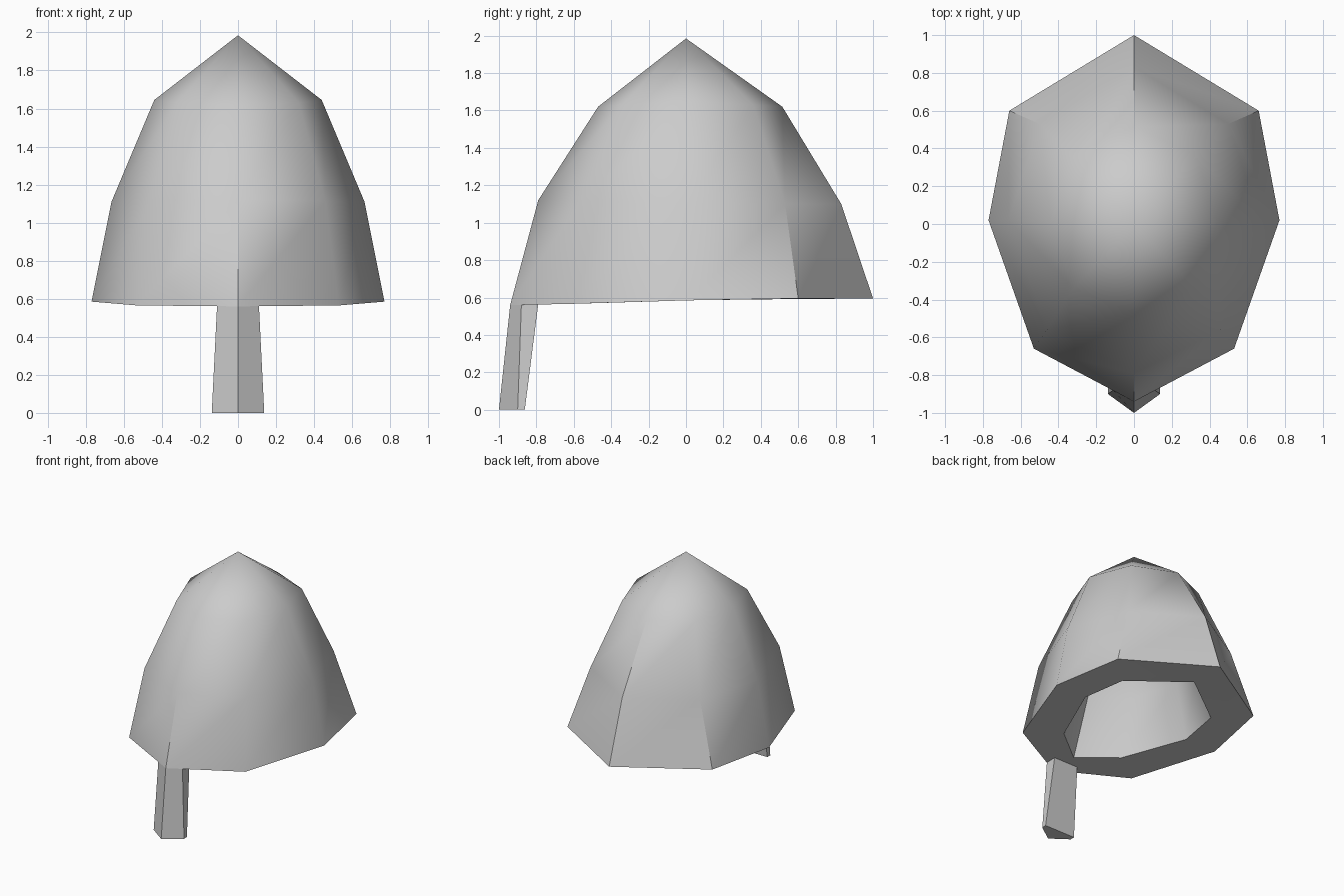
import bpy, bmesh, math

if "Cube" in bpy.data.objects:
    bpy.data.objects.remove(bpy.data.objects["Cube"])

# One plain grey for everything
grey = bpy.data.materials.new("plain grey")
grey.diffuse_color = (0.6, 0.6, 0.6, 1)
grey.use_nodes = True
grey.node_tree.nodes["Principled BSDF"].inputs["Base Color"].default_value = grey.diffuse_color


def full_ring(half):
    """Mirror a back-to-front half outline (x >= 0) into a closed ring."""
    return half + [(-x, y, z) for x, y, z in half[-2:0:-1]]


def bridge(bm, a, b):
    n = len(a)
    for i in range(n):
        j = (i + 1) % n
        bm.faces.new((a[i], a[j], b[j], b[i]))


def finish(bm, name, sharp_angle):
    bmesh.ops.recalc_face_normals(bm, faces=bm.faces)
    for f in bm.faces:
        f.smooth = True
    for e in bm.edges:
        if len(e.link_faces) == 2:
            e.smooth = e.calc_face_angle() < math.radians(sharp_angle)
    me = bpy.data.meshes.new(name)
    bm.to_mesh(me)
    bm.free()
    me.materials.append(grey)
    ob = bpy.data.objects.new(name, me)
    bpy.context.collection.objects.link(ob)
    return ob


# Helmet bowl: outer rings from crown to rim, then inner rings back up
outer = [
    [(0, .515, 1.62), (.33, .36, 1.63), (.44, .01, 1.645), (.32, -.34, 1.63), (0, -.47, 1.62)],
    [(0, .83, 1.10), (.50, .53, 1.10), (.665, .02, 1.11), (.46, -.56, 1.115), (0, -.79, 1.12)],
    [(0, 1.0, .595), (.66, .60, .595), (.77, .02, .585), (.53, -.66, .565), (0, -.94, .56)],
]
inner = [
    [(0, .70, .595), (.43, .38, .59), (.49, .02, .585), (.28, -.48, .57), (0, -.70, .565)],
    [(0, .57, 1.01), (.32, .35, 1.02), (.40, .02, 1.03), (.28, -.37, 1.03), (0, -.53, 1.03)],
    [(0, .32, 1.44), (.20, .22, 1.45), (.26, .01, 1.46), (.19, -.20, 1.45), (0, -.29, 1.44)],
]
bm = bmesh.new()
rings = [[bm.verts.new(p) for p in full_ring(h)] for h in outer + inner]
for a, b in zip(rings, rings[1:]):
    bridge(bm, a, b)
for ring, top in ((rings[0], 1.985), (rings[-1], 1.70)):
    tip = bm.verts.new((0, 0, top))
    for i in range(len(ring)):
        bm.faces.new((ring[i], ring[(i + 1) % len(ring)], tip))
finish(bm, "helmet_bowl", 43)

# Nose guard: ridged five-sided bar hanging from the front of the rim
bm = bmesh.new()
top = [(0, -.94, .56), (.11, -.88, .565), (.11, -.79, .565), (-.11, -.79, .565), (-.11, -.88, .565)]
low = [(0, -1, 0), (.138, -.90, 0), (.138, -.862, 0), (-.138, -.862, 0), (-.138, -.90, 0)]
a, b = ([bm.verts.new(p) for p in ring] for ring in (top, low))
bridge(bm, a, b)
bm.faces.new(a)
bm.faces.new(b)
finish(bm, "nose_guard", 30)
